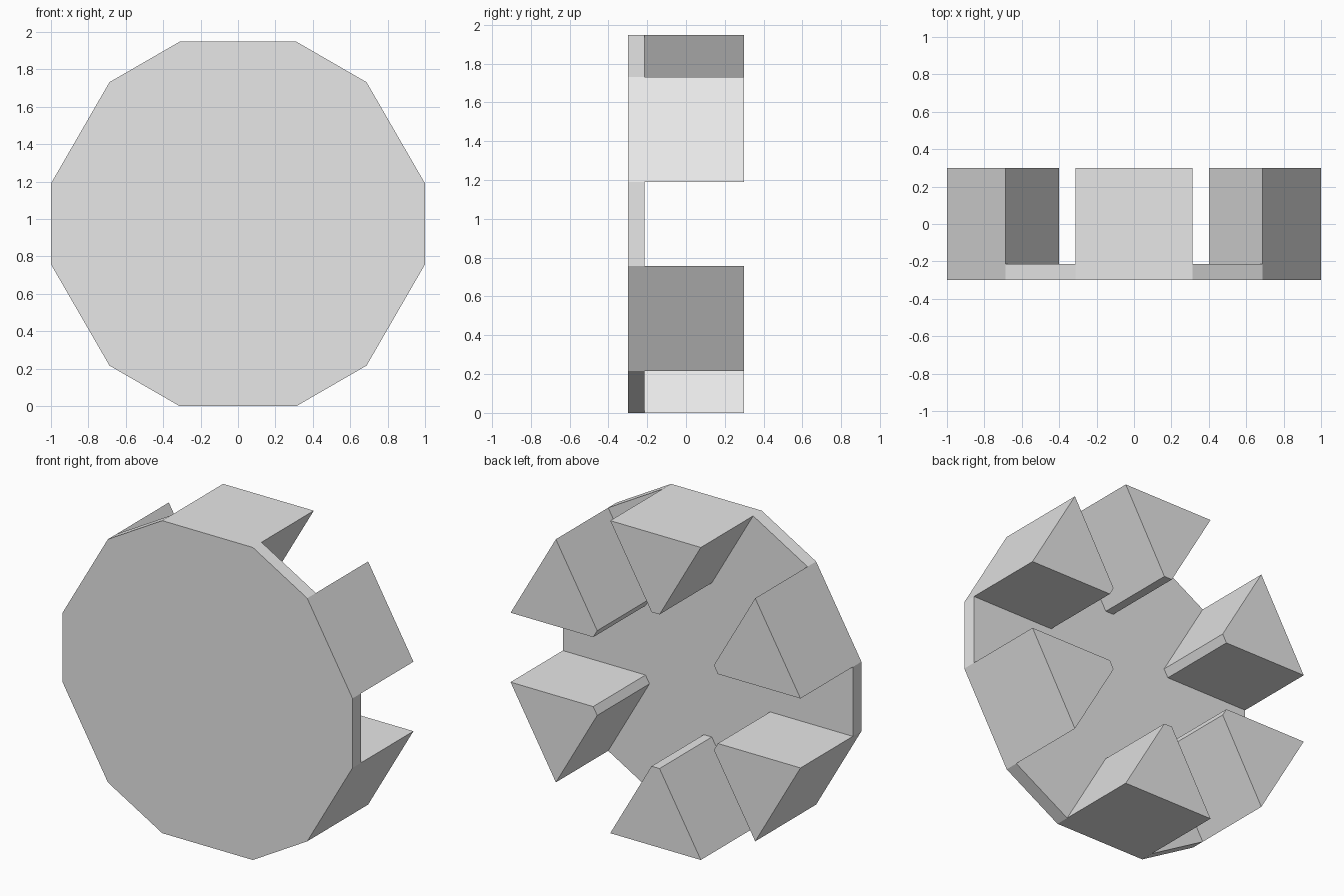
import bpy, bmesh
from math import cos, sin, radians, sqrt

cube = bpy.data.objects.get("Cube")
if cube:
    bpy.data.objects.remove(cube, do_unlink=True)

FRONT, FLOOR, BACK = -0.3, -0.215, 0.3   # y levels: plate front, slot floor, wedge tops
APOTHEM, HALF = 0.974, 0.3125            # long rim edges
TIP = 0.0275                             # half width of each blunt wedge tip
TIP_R = APOTHEM - (HALF - TIP) * sqrt(3)

grey = bpy.data.materials.new("plain grey")
grey.use_nodes = True
grey.diffuse_color = (0.8, 0.8, 0.8, 1)
grey.node_tree.nodes["Principled BSDF"].inputs["Base Color"].default_value = (0.8, 0.8, 0.8, 1)

bm = bmesh.new()


def point(radial, side, angle, y):
    """Vertex placed by its radial and sideways distance in the wheel plane."""
    x = radial * cos(angle) - side * sin(angle)
    z = radial * sin(angle) + side * cos(angle)
    return bm.verts.new((x, y, z + APOTHEM))


# Outlines of the front plate, the six wedges and the star-shaped slot floor
front, rim, floor, wedges = [], [], [], []
for k in range(6):
    a = radians(30 + 60 * k)
    front += [point(APOTHEM, s, a, FRONT) for s in (-HALF, HALF)]
    outline = [point(r, s, a, FLOOR) for r, s in
               ((APOTHEM, -HALF), (TIP_R, -TIP), (TIP_R, TIP), (APOTHEM, HALF))]
    rim += [outline[0], outline[3]]
    floor += outline
    wedges.append(bm.faces.new(outline))

# Plate
bm.faces.new(front)
bm.faces.new(floor)
for i in range(12):
    j = (i + 1) % 12
    bm.faces.new((front[i], front[j], rim[j], rim[i]))

# Wedges raised from the plate
raised = bmesh.ops.extrude_discrete_faces(bm, faces=wedges)["faces"]
for face in raised:
    lower = [v.co.copy() for v in face.verts]
    bmesh.ops.translate(bm, verts=face.verts, vec=(0, BACK - FLOOR, 0))
    base = [bm.verts.new(co) for co in lower]
    top = list(face.verts)
    for i in range(4):
        j = (i + 1) % 4
        bm.faces.new((base[i], base[j], top[j], top[i]))

# Weld, merge the flat outer walls and fix the facing
bmesh.ops.remove_doubles(bm, verts=bm.verts, dist=0.0005)
bmesh.ops.dissolve_limit(bm, angle_limit=radians(1), verts=bm.verts, edges=bm.edges)
bmesh.ops.recalc_face_normals(bm, faces=bm.faces)

mesh = bpy.data.meshes.new("slotted_wheel")
bm.to_mesh(mesh)
bm.free()
mesh.materials.append(grey)
wheel = bpy.data.objects.new("slotted_wheel", mesh)
bpy.context.collection.objects.link(wheel)
